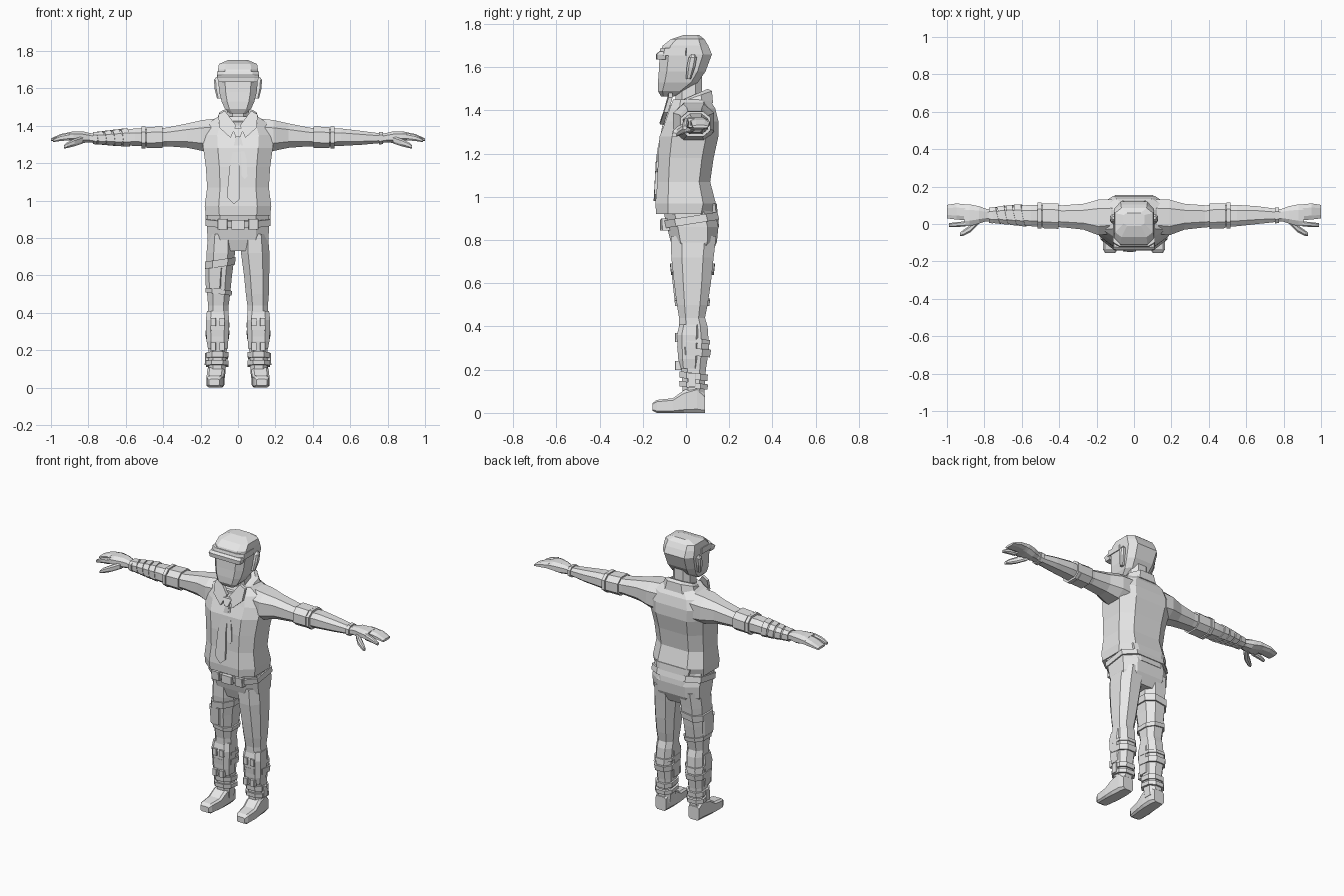
import bpy, bmesh

grey = bpy.data.materials.new("plain grey")
grey.diffuse_color = (0.8, 0.8, 0.8, 1)


def finish(name, verts, faces, side=1):
    me = bpy.data.meshes.new(name)
    me.from_pydata([(x * side, y, z) for x, y, z in verts], [], faces)
    bm = bmesh.new()
    bm.from_mesh(me)
    bmesh.ops.recalc_face_normals(bm, faces=bm.faces)
    bm.to_mesh(me)
    bm.free()
    me.materials.append(grey)
    ob = bpy.data.objects.new(name, me)
    bpy.context.collection.objects.link(ob)
    return ob


def loft(name, rings, axis="z", side=1, k=0.5, tilt=(0, 0)):
    """Eight-sided skin through rings (t, a0, a1, b0, b1) along an axis."""
    unit = [(1, -k), (1, k), (k, 1), (-k, 1), (-1, k), (-1, -k), (-k, -1), (k, -1)]
    verts, faces = [], []
    for t, a0, a1, b0, b1 in rings:
        ca, cb, ra, rb = (a0 + a1) / 2, (b0 + b1) / 2, (a1 - a0) / 2, (b1 - b0) / 2
        for u, v in unit:
            a, b = ca + u * ra, cb + v * rb
            s = t + u * tilt[0] + v * tilt[1]
            verts.append({"z": (a, b, s), "x": (s, a, b), "y": (a, s, b)}[axis])
    for r in range(len(rings) - 1):
        for i in range(8):
            j = (i + 1) % 8
            faces.append((r * 8 + i, r * 8 + j, r * 8 + 8 + j, r * 8 + 8 + i))
    n = len(verts)
    faces += [tuple(range(8)), tuple(range(n - 8, n))]
    return finish(name, verts, faces, side)


def at(rings, t):
    """Bounds of a loft at position t."""
    rs = sorted(rings)
    for p, q in zip(rs, rs[1:]):
        if p[0] <= t <= q[0]:
            f = (t - p[0]) / (q[0] - p[0])
            return [u + (v - u) * f for u, v in zip(p[1:], q[1:])]
    return rs[0][1:] if t < rs[0][0] else rs[-1][1:]


def band(name, rings, t0, t1, pad, axis="z", side=1, k=0.5, tilt=(0, 0)):
    """Strap wrapped around a loft."""
    out = []
    for t in (t0, t1):
        a0, a1, b0, b1 = at(rings, t)
        out.append((t, a0 - pad, a1 + pad, b0 - pad, b1 + pad))
    return loft(name, out, axis, side, k, tilt)


def plate(name, pts, front, depth=0.009, side=1):
    """Flat outline in x, z lying on a front surface y = front(z)."""
    n = len(pts)
    verts = [(x, front(z) - depth, z) for x, z in pts] + [(x, front(z) + 0.01, z) for x, z in pts]
    faces = [tuple(range(n)), tuple(range(n, 2 * n))]
    faces += [(i, (i + 1) % n, n + (i + 1) % n, n + i) for i in range(n)]
    return finish(name, verts, faces, side)


def sym(z, x, y0, y1):
    return (z, -x, x, y0, y1)


# Torso and hips
torso = [sym(0.92, 0.172, -0.138, 0.125), sym(0.97, 0.178, -0.142, 0.138),
         sym(1.07, 0.165, -0.132, 0.112), sym(1.18, 0.172, -0.13, 0.128),
         sym(1.28, 0.186, -0.122, 0.15), sym(1.35, 0.192, -0.095, 0.15),
         sym(1.41, 0.165, -0.075, 0.135), sym(1.45, 0.105, -0.06, 0.11)]
loft("jacket", torso, k=0.58)
hips = [sym(0.73, 0.14, -0.05, 0.115), sym(0.79, 0.163, -0.07, 0.143),
        sym(0.86, 0.166, -0.088, 0.15), sym(0.96, 0.163, -0.11, 0.125)]
loft("hips", hips, k=0.58)
band("belt", hips, 0.875, 0.91, 0.008, k=0.58, tilt=(0, 0.02))
loft("buckle", [sym(0.845, 0.035, -0.12, -0.08), sym(0.895, 0.035, -0.12, -0.08)], k=0.9)
for s in (1, -1):
    loft("belt_pouch", [(0.845, 0.055, 0.11, -0.112, -0.07), (0.9, 0.055, 0.11, -0.115, -0.07)],
         side=s, k=0.85)
loft("rear_flap", [sym(0.86, 0.09, 0.1, 0.153), sym(0.97, 0.12, 0.08, 0.142)], k=0.75)

# Collar and tie
loft("neck", [sym(1.40, 0.06, -0.045, 0.075), sym(1.56, 0.06, -0.055, 0.075)])
loft("collar", [sym(1.40, 0.12, -0.075, 0.125), sym(1.455, 0.098, -0.08, 0.12),
                sym(1.465, 0.08, -0.06, 0.1)], tilt=(0, 0.035))
chest = lambda z: at(torso, z)[2]
for s in (1, -1):
    plate("collar_flap", [(0.01, 1.40), (0.04, 1.335), (0.1, 1.39), (0.105, 1.46), (0.07, 1.48)],
          lambda z: chest(z) - 0.012, side=s)
plate("tie_knot", [(-0.03, 1.385), (0.03, 1.385), (0.012, 1.34), (-0.012, 1.34)],
      lambda z: chest(z) - 0.016)
plate("tie", [(-0.012, 1.34), (0.012, 1.34), (0.01, 1.18), (0.012, 1.01), (-0.022, 0.98),
              (-0.06, 1.02), (-0.045, 1.18)], chest)
plate("tie_tail", [(0.005, 1.345), (0.018, 1.33), (0.045, 1.22), (0.05, 1.13), (0.035, 1.115),
                   (0.018, 1.135), (0.018, 1.22)], lambda z: chest(z) + 0.003)

# Head with cap
head = [sym(1.465, 0.045, -0.115, -0.055), sym(1.49, 0.07, -0.13, -0.005),
        sym(1.53, 0.088, -0.13, 0.055), sym(1.58, 0.1, -0.126, 0.09),
        sym(1.66, 0.108, -0.122, 0.12), sym(1.70, 0.107, -0.108, 0.103),
        sym(1.73, 0.102, -0.07, 0.085), sym(1.75, 0.055, -0.01, 0.06)]
loft("head", head, k=0.66)
loft("cap_band", [sym(1.655, 0.113, -0.127, 0.02), sym(1.69, 0.111, -0.118, 0.02)], k=0.7)
loft("cap_brim", [sym(1.635, 0.105, -0.138, -0.09), sym(1.66, 0.112, -0.14, -0.09),
                  sym(1.672, 0.108, -0.125, -0.09)], k=0.8)
for s in (1, -1):
    loft("ear", [(1.545, 0.085, 0.112, 0.0, 0.022), (1.6, 0.09, 0.126, 0.003, 0.042),
                 (1.645, 0.095, 0.128, 0.012, 0.05), (1.66, 0.095, 0.118, 0.025, 0.04)], side=s)

# Arms and hands
arm = [(0.1, -0.05, 0.13, 1.25, 1.44), (0.19, -0.06, 0.13, 1.265, 1.43),
       (0.27, -0.03, 0.108, 1.282, 1.412), (0.38, -0.018, 0.1, 1.29, 1.39),
       (0.46, -0.014, 0.102, 1.288, 1.382), (0.55, -0.012, 0.102, 1.292, 1.385),
       (0.66, 0.0, 0.095, 1.298, 1.372), (0.77, 0.012, 0.08, 1.308, 1.358),
       (0.81, 0.016, 0.08, 1.312, 1.36)]
palm = [(0.78, 0.018, 0.078, 1.312, 1.358), (0.83, 0.002, 0.095, 1.308, 1.37),
        (0.88, -0.012, 0.105, 1.318, 1.37), (0.91, -0.012, 0.105, 1.322, 1.364)]
fingers = [(0.9, 0.02, 0.105, 1.322, 1.365), (0.95, 0.024, 0.11, 1.322, 1.355),
           (1.0, 0.03, 0.102, 1.318, 1.332)]
forefinger = [(0.9, -0.013, 0.014, 1.322, 1.362), (0.95, -0.016, 0.01, 1.318, 1.35),
              (0.99, -0.015, 0.004, 1.312, 1.328)]
thumb = [(0.83, 0.0, 0.05, 1.305, 1.345), (0.875, -0.045, -0.005, 1.29, 1.33),
         (0.915, -0.064, -0.034, 1.28, 1.31), (0.93, -0.064, -0.045, 1.278, 1.295)]
for s in (1, -1):
    for name, rings in (("sleeve", arm), ("palm", palm), ("fingers", fingers),
                        ("forefinger", forefinger), ("thumb", thumb)):
        loft(name, rings, "x", s)
    band("elbow_cuff", arm, 0.405, 0.49, 0.009, "x", s)
    band("elbow_strap", arm, 0.495, 0.515, 0.012, "x", s)
    band("wrist_strap", arm, 0.755, 0.775, 0.007, "x", s)
# Wrapped bandage on one forearm
for i in range(4):
    t = 0.59 + i * 0.045
    band("forearm_wrap", arm, t, t + 0.036, 0.006, "x", -1, tilt=(0.012, 0.006))

# Legs, guards and shoes
leg = [(0.82, 0.015, 0.16, -0.07, 0.14), (0.72, 0.016, 0.168, -0.068, 0.128),
       (0.6, 0.032, 0.167, -0.055, 0.115), (0.5, 0.042, 0.165, -0.042, 0.1),
       (0.44, 0.05, 0.16, -0.032, 0.088), (0.4, 0.05, 0.162, -0.032, 0.1),
       (0.3, 0.055, 0.165, -0.032, 0.107), (0.2, 0.06, 0.158, -0.022, 0.092),
       (0.1, 0.066, 0.158, -0.016, 0.086), (0.05, 0.07, 0.155, -0.01, 0.085)]
guard = [(0.205, 0.055, 0.16, -0.03, 0.06), (0.25, 0.052, 0.168, -0.036, 0.065),
         (0.36, 0.047, 0.172, -0.042, 0.07), (0.41, 0.052, 0.166, -0.03, 0.07)]
shoe = [(-0.155, 0.1, 0.155, 0.01, 0.045), (-0.135, 0.088, 0.166, 0.0, 0.06),
        (-0.06, 0.076, 0.168, 0.0, 0.068), (-0.01, 0.072, 0.165, 0.0, 0.105),
        (0.05, 0.072, 0.16, 0.0, 0.125), (0.088, 0.08, 0.152, 0.0, 0.085)]
for s in (1, -1):
    loft("trouser_leg", leg, side=s)
    loft("shin_guard", guard, side=s, k=0.6)
    loft("shoe", shoe, "y", s, k=0.72)
    for z0, z1, pad in ((0.265, 0.3, 0.009), (0.325, 0.345, 0.007), (0.155, 0.185, 0.01),
                        (0.115, 0.14, 0.013)):
        band("leg_strap", leg, z0, z1, pad, side=s, tilt=(0, -0.008))
    # Rows of small buckles down the front
    for z in (0.22, 0.35):
        for x in (0.085, 0.132):
            loft("guard_buckle", [(z - 0.021, x - 0.015, x + 0.015, -0.05, -0.02),
                                  (z + 0.021, x - 0.015, x + 0.015, -0.05, -0.02)], side=s, k=0.85)
    loft("ankle_buckle", [(0.12, 0.155, 0.178, 0.01, 0.045), (0.185, 0.155, 0.176, 0.01, 0.045)],
         side=s, k=0.8)
# Straps and pad on one thigh
band("thigh_strap", leg, 0.645, 0.685, 0.009, side=-1, tilt=(-0.012, 0))
band("lower_thigh_strap", leg, 0.5, 0.525, 0.008, side=-1, tilt=(0.008, 0))
loft("thigh_pad", [(0.53, 0.08, 0.172, -0.054, 0.08), (0.64, 0.07, 0.175, -0.066, 0.09)],
     side=-1, k=0.6)
